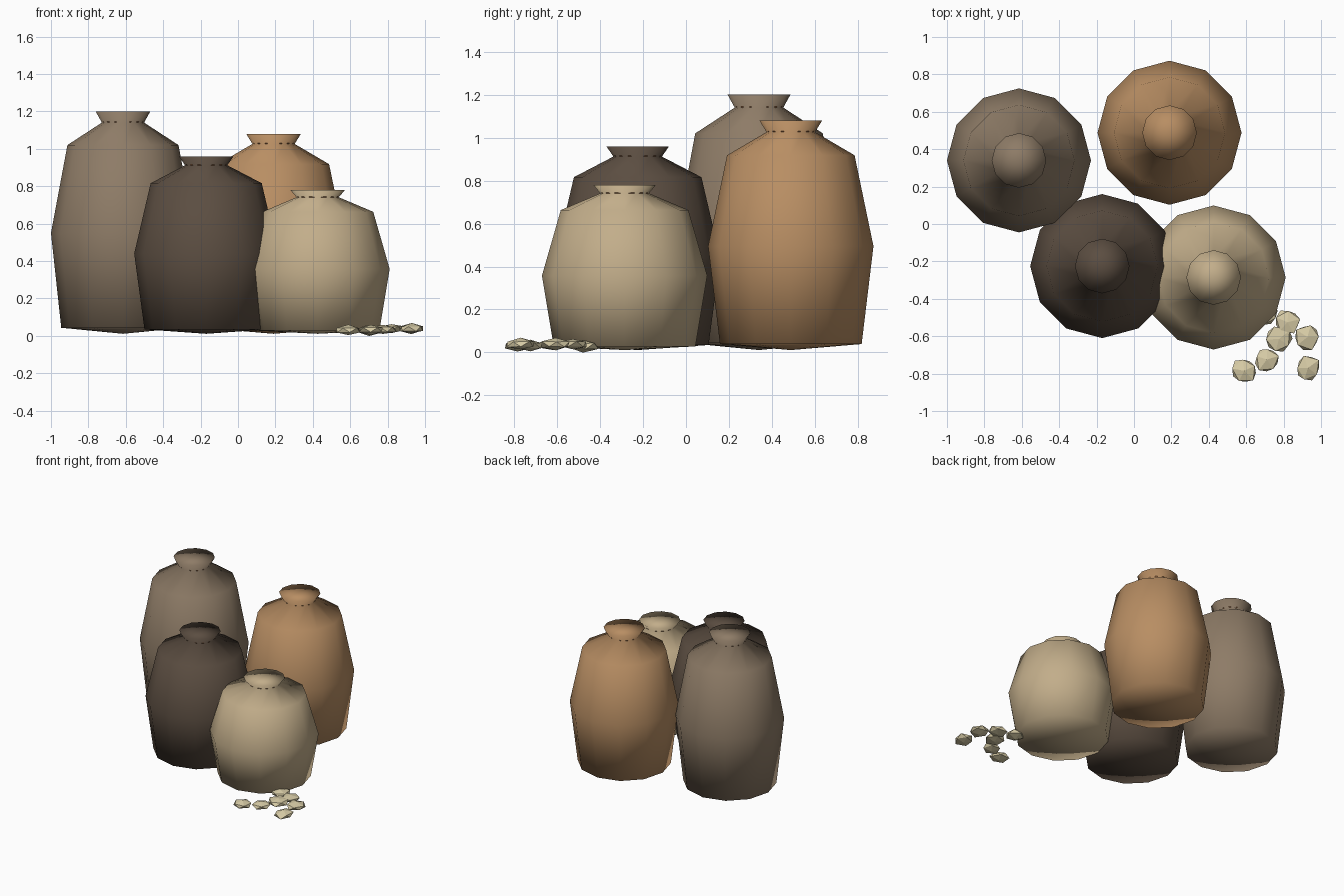
import bpy, bmesh, math, random
from mathutils import Vector

if "Cube" in bpy.data.objects:
    bpy.data.objects.remove(bpy.data.objects["Cube"])

random.seed(4)


def material(name, rgb):
    m = bpy.data.materials.new(name)
    m.diffuse_color = (*rgb, 1)
    m.use_nodes = True
    m.node_tree.nodes["Principled BSDF"].inputs["Base Color"].default_value = m.diffuse_color
    return m


def finish(name, bm, mat, smooth):
    bmesh.ops.recalc_face_normals(bm, faces=bm.faces)
    for f in bm.faces:
        f.smooth = smooth
    me = bpy.data.meshes.new(name)
    bm.to_mesh(me)
    bm.free()
    me.materials.append(mat)
    ob = bpy.data.objects.new(name, me)
    bpy.context.collection.objects.link(ob)
    return ob


# Sack outline: (radius, fraction of sack height)
PROFILE = [(0.33, 0.036), (0.385, 0.458), (0.297, 0.85), (0.113, 0.95), (0.146, 1.0)]
SIDES = 12


def sack(name, x, y, height, mat):
    bm = bmesh.new()
    rings = []
    for r, t in PROFILE:
        rings.append([bm.verts.new((r * math.cos(a), r * math.sin(a), t * height))
                      for a in (math.tau * i / SIDES for i in range(SIDES))])
    for lo, hi in zip(rings, rings[1:]):
        for i in range(SIDES):
            j = (i + 1) % SIDES
            bm.faces.new((lo[i], lo[j], hi[j], hi[i]))
    # sagging base and gathered flat top
    for ring, z in ((rings[0], 0.011), (rings[-1], height)):
        c = bm.verts.new((0, 0, z))
        for i in range(SIDES):
            bm.faces.new((ring[i], ring[(i + 1) % SIDES], c))
    ob = finish(name, bm, mat, True)
    ob.location = (x, y, 0)


# Four filled sacks, each with a cord sunk into the neck
cord = material("cord", (0.35, 0.15, 0.06))
SACKS = [
    ("sack_tall", -0.615, 0.34, 1.20, (0.27, 0.20, 0.135)),
    ("sack_copper", 0.19, 0.488, 1.08, (0.48, 0.27, 0.125)),
    ("sack_dark", -0.17, -0.225, 0.96, (0.105, 0.075, 0.053)),
    ("sack_short", 0.426, -0.286, 0.78, (0.54, 0.42, 0.255)),
]
for name, x, y, h, rgb in SACKS:
    sack(name, x, y, h, material(name, rgb))
    bpy.ops.mesh.primitive_torus_add(location=(x, y, 0.955 * h), major_radius=0.104,
                                     minor_radius=0.010, major_segments=16, minor_segments=6)
    tie = bpy.context.object
    tie.name = name + "_tie"
    tie.data.materials.append(cord)

# Spilled chips: squashed, jittered icospheres
chip_mat = material("chips", (0.68, 0.60, 0.38))
CHIPS = [(0.82, -0.525, 0.038), (0.775, -0.615, 0.035), (0.927, -0.605, 0.038),
         (0.71, -0.725, 0.032), (0.59, -0.785, 0.030), (0.93, -0.77, 0.038),
         (0.70, -0.48, 0.030)]
for n, (x, y, z) in enumerate(CHIPS):
    bm = bmesh.new()
    bmesh.ops.create_icosphere(bm, subdivisions=1, radius=1)
    turn = random.uniform(0, math.tau)
    for v in bm.verts:
        p = v.co * random.uniform(0.85, 1.15)
        c, s = math.cos(turn), math.sin(turn)
        v.co = Vector(((p.x * c - p.y * s) * 0.072, (p.x * s + p.y * c) * 0.072, p.z * 0.027))
    ob = finish(f"chip_{n + 1}", bm, chip_mat, False)
    ob.location = (x, y, z)
